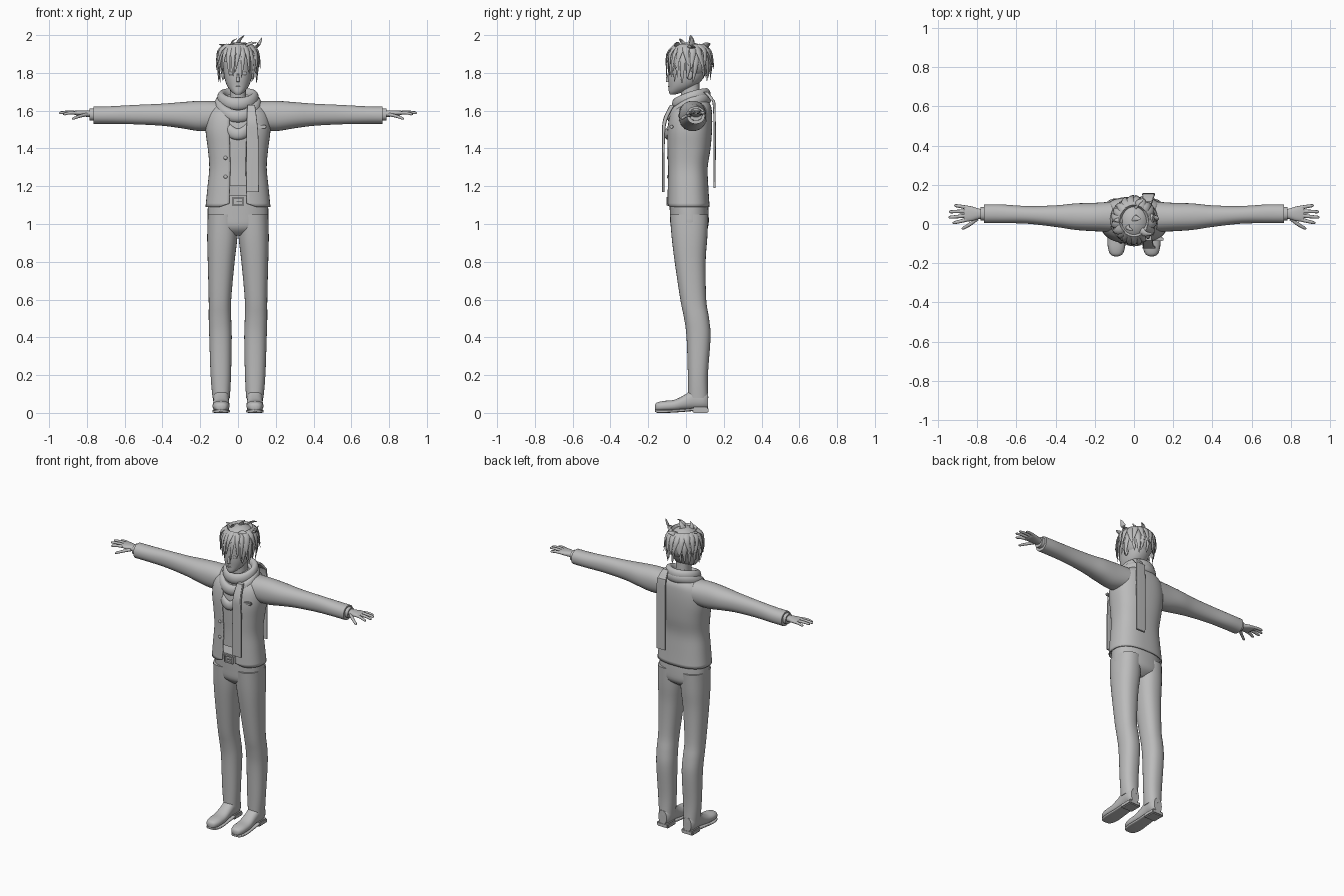
import bpy, bmesh, math, random
from mathutils import Vector

cube = bpy.data.objects.get("Cube")
if cube:
    bpy.data.objects.remove(cube, do_unlink=True)
random.seed(4)

clay = bpy.data.materials.new("plain_grey")
clay.use_nodes = True
clay.diffuse_color = (0.5, 0.5, 0.5, 1)
clay.node_tree.nodes["Principled BSDF"].inputs["Base Color"].default_value = (0.5, 0.5, 0.5, 1)
parts = []


def finish(name, bm, mirror=False):
    """Turn a bmesh into a named object."""
    bmesh.ops.recalc_face_normals(bm, faces=bm.faces)
    mesh = bpy.data.meshes.new(name)
    bm.to_mesh(mesh)
    bm.free()
    mesh.materials.append(clay)
    obj = bpy.data.objects.new(name, mesh)
    bpy.context.collection.objects.link(obj)
    if mirror:
        obj.modifiers.new("mirror", "MIRROR").use_mirror_merge = False
    parts.append(obj)
    return obj


def spline(rows, steps):
    """Smoothly interpolate rows of numbers, passing through each row."""
    out = []
    for i in range(len(rows) - 1):
        a, b, c, d = (rows[max(i - 1, 0)], rows[i], rows[i + 1], rows[min(i + 2, len(rows) - 1)])
        for s in range(steps):
            t = s / steps
            out.append([q + t / 2 * (r - p + t * (2 * p - 5 * q + 4 * r - w + t * (3 * (q - r) + w - p)))
                        for p, q, r, w in zip(a, b, c, d)])
    return out + [list(rows[-1])]


def skin(bm, rings, power=2.0, sides=24, closed=False):
    """Bridge superellipse rings given as (centre, u, v)."""
    loops = []
    for c, u, v in rings:
        loop = []
        for k in range(sides):
            a = math.tau * k / sides
            x, y = math.cos(a), math.sin(a)
            x = math.copysign(abs(x) ** (2 / power), x)
            y = math.copysign(abs(y) ** (2 / power), y)
            loop.append(bm.verts.new(c + u * x + v * y))
        loops.append(loop)
    pairs = list(zip(loops, loops[1:])) + ([(loops[-1], loops[0])] if closed else [])
    for a, b in pairs:
        for k in range(sides):
            j = (k + 1) % sides
            bm.faces.new((a[k], a[j], b[j], b[k]))
    if not closed:
        bm.faces.new(loops[0])
        bm.faces.new(loops[-1])


def body(name, axis, rows, power=2.3, sides=32, steps=4, mirror=False, edit=None):
    """Loft along an axis; each row is position, then min and max on the other two axes."""
    i = "xyz".index(axis)
    j, k = [n for n in range(3) if n != i]
    rings = []
    for t, a0, a1, b0, b1 in spline(rows, steps):
        c, u, v = Vector(), Vector(), Vector()
        c[i], c[j], c[k] = t, (a0 + a1) / 2, (b0 + b1) / 2
        u[j], v[k] = (a1 - a0) / 2, (b1 - b0) / 2
        rings.append((c, u, v))
    bm = bmesh.new()
    skin(bm, rings, power, sides)
    if edit:
        edit(bm)
    return finish(name, bm, mirror)


def tube(bm, path, width, depth, ref, taper=None, sides=12, closed=False):
    """Sweep an ellipse along a path; ref sets the depth direction."""
    rings, n = [], len(path)
    for i, p in enumerate(path):
        ahead = path[(i + 1) % n] if closed else path[min(i + 1, n - 1)]
        t = (ahead - (path[i - 1] if closed else path[max(i - 1, 0)])).normalized()
        u = t.cross(ref).normalized()
        f = taper(i / (n - 1)) if taper else 1
        rings.append((p, u * width * f, u.cross(t) * depth * f))
    skin(bm, rings, 2, sides, closed)


def strand(bm, root, mid, tip, width):
    """A flat pointed lock of hair."""
    path = [Vector(p) for p in spline([root, mid, tip], 4)]
    out = Vector(mid) - Vector((0, 0.015, 1.84))
    tube(bm, path, width, width * 0.4, out, lambda t: max(0.03, (1 - t) ** 0.7), 8)


def box(name, centre, size, bevel=0.004, mirror=False):
    bm = bmesh.new()
    bmesh.ops.create_cube(bm, size=1)
    bmesh.ops.scale(bm, vec=size, verts=bm.verts)
    bmesh.ops.translate(bm, vec=centre, verts=bm.verts)
    bmesh.ops.bevel(bm, geom=bm.edges[:], offset=bevel, segments=2, affect="EDGES")
    return finish(name, bm, mirror)


def ball(name, centre, size, mirror=False, edit=None):
    bm = bmesh.new()
    bmesh.ops.create_uvsphere(bm, u_segments=32, v_segments=20, radius=1)
    bmesh.ops.scale(bm, vec=size, verts=bm.verts)
    bmesh.ops.translate(bm, vec=centre, verts=bm.verts)
    if edit:
        edit(bm)
    return finish(name, bm, mirror)


# Trousers
body("trouser_legs", "z", [
    (.08, .043, .135, .012, .118), (.2, .037, .145, .01, .116), (.4, .033, .152, .003, .13),
    (.5, .036, .155, -.01, .122), (.6, .036, .155, -.03, .107), (.8, .018, .16, -.06, .104),
    (.93, .003, .163, -.076, .113), (1.05, 0, .16, -.085, .118)], mirror=True)
body("trouser_seat", "z", [
    (.94, -.05, .05, -.04, .07), (.98, -.15, .15, -.078, .115),
    (1.05, -.161, .161, -.085, .12), (1.15, -.155, .155, -.088, .113)])

# Shoes
body("shoe_uppers", "y", [
    (-.165, .08, .1, .018, .04), (-.155, .06, .12, .01, .054), (-.12, .046, .133, .008, .063),
    (-.06, .045, .134, .01, .07), (0, .048, .13, .016, .1), (.04, .048, .13, .018, .13),
    (.09, .047, .131, .018, .13), (.117, .06, .118, .02, .11)], mirror=True)
body("shoe_soles", "y", [
    (-.163, .077, .103, .006, .016), (-.15, .056, .124, 0, .016), (-.1, .043, .136, 0, .016),
    (-.03, .046, .133, .004, .02), (.04, .048, .13, .01, .026)], power=4, mirror=True)
box("shoe_heels", (.089, .077, .015), (.084, .085, .03), .006, True)

# Jacket: open front edge and curved hem corners
def open_front(bm):
    for v in bm.verts:
        if v.co.z < 1.1 and v.co.y < 0 and abs(v.co.x) < .1:
            v.co.z += .035 * (1 - abs(v.co.x) / .1)
    cut = [f for f in bm.faces if len(f.verts) > 4 and f.calc_center_median().z < 1.2
           or f.calc_center_median().y < 0 and abs(f.calc_center_median().x) < .04]
    bmesh.ops.delete(bm, geom=cut, context="FACES")

torso = [(1.09, .172, -.1, .125), (1.2, .161, -.098, .118), (1.3, .152, -.097, .115),
         (1.4, .16, -.1, .13), (1.5, .172, -.1, .138), (1.58, .163, -.085, .138),
         (1.63, .13, -.05, .13), (1.67, .07, -.01, .1)]
jacket = body("jacket", "z", [(z, -r, r, f, b) for z, r, f, b in torso], 2.5, 64, edit=open_front)
shell = jacket.modifiers.new("cloth", "SOLIDIFY")
shell.thickness, shell.offset = .007, -1
body("shirt", "z", [(z, .012 - r, r - .012, f + .01, b - .012) for z, r, f, b in torso[1:-1]], 2.5)
body("jacket_sleeves", "x", [
    (.1, -.04, .115, 1.5, 1.65), (.2, -.037, .108, 1.492, 1.652), (.3, -.03, .105, 1.507, 1.645),
    (.4, -.015, .095, 1.52, 1.637), (.55, .002, .092, 1.528, 1.63),
    (.68, .004, .1, 1.53, 1.623), (.765, .004, .1, 1.53, 1.622)], 2.2, mirror=True)
body("shirt_cuffs", "x", [(.74, .017, .088, 1.546, 1.613), (.785, .019, .086, 1.548, 1.611)], mirror=True)
box("breast_pocket", (.123, -.077, 1.515), (.055, .02, .018), .004)
for z in (1.25, 1.35):
    ball("jacket_button", (-.066, -.095, z), (.01, .006, .01))

# Belt
body("belt", "z", [(1.1, -.159, .159, -.092, .118), (1.14, -.158, .158, -.092, .117)])
for x in (-.028, .028):
    box("buckle_side", (x, -.096, 1.12), (.008, .012, .046), .002)
for z in (1.1, 1.14):
    box("buckle_bar", (0, -.096, z), (.06, .012, .008), .002)
box("buckle_pin", (.008, -.097, 1.12), (.034, .008, .006), .002)

# Hands
body("palms", "x", [
    (.75, .03, .075, 1.565, 1.603), (.79, .026, .078, 1.566, 1.602),
    (.83, .015, .09, 1.572, 1.602), (.86, .014, .093, 1.576, 1.6), (.868, .02, .088, 1.58, 1.598)], mirror=True)
bm = bmesh.new()
fingers = [((.855, .022, 1.588), (.89, .013, 1.588), (.925, .005, 1.58)),
           ((.855, .043, 1.59), (.9, .038, 1.592), (.947, .034, 1.587)),
           ((.855, .064, 1.59), (.9, .064, 1.593), (.945, .062, 1.59)),
           ((.85, .083, 1.588), (.885, .09, 1.589), (.918, .095, 1.584)),
           ((.8, .028, 1.58), (.84, -.003, 1.57), (.878, -.025, 1.556))]
for joints in fingers:
    tube(bm, [Vector(p) for p in spline(joints, 4)], .0105, .0095, Vector((0, 0, 1)),
         lambda t: 1 - .3 * t if t < .95 else .35, 10)
finish("fingers", bm, True)

# Neck, head and face
body("neck", "z", [(1.58, -.06, .06, -.03, .09), (1.65, -.045, .045, -.025, .075),
                   (1.75, -.042, .042, -.03, .07)])
body("head", "z", [
    (1.685, -.014, .014, -.085, -.06), (1.7, -.034, .034, -.091, -.01), (1.73, -.057, .057, -.092, .05),
    (1.77, -.071, .071, -.095, .09), (1.82, -.078, .078, -.094, .115), (1.87, -.078, .078, -.09, .118),
    (1.92, -.06, .06, -.06, .1), (1.945, -.02, .02, -.02, .05)], 2.2)
ball("ears", (.078, .02, 1.79), (.01, .016, .026), True)
ball("eyes", (.033, -.0865, 1.797), (.016, .004, .009), True)
body("nose", "z", [(1.752, -.008, .008, -.102, -.085), (1.758, -.009, .009, -.107, -.085),
                   (1.8, -.004, .004, -.096, -.085)])
ball("mouth", (0, -.0925, 1.727), (.016, .003, .003))

# Hair: cap, layered locks, fringe and tufts
def open_face(bm):
    cut = [v for v in bm.verts if v.co.z < 1.765 or v.co.y < -.02 and v.co.z < 1.86]
    bmesh.ops.delete(bm, geom=cut, context="VERTS")

ball("hair_cap", (0, .018, 1.86), (.098, .113, .102), edit=open_face)
bm = bmesh.new()

def lock(deg, top, low, spread, width):
    a = math.radians(deg)
    ring = lambda r, z, da=0: (math.sin(a + da) * r * .9, .016 - math.cos(a + da) * r, z)
    strand(bm, ring(.075, top), ring(.116, (top + low) / 2 + .025), ring(spread, low, random.uniform(-.2, .2)), width)

for deg in range(55, 306, 18):
    lock(deg, 1.925, 1.755 + random.uniform(-.012, .02), .112, .026)
    lock(deg + 9, 1.945, 1.82 + random.uniform(-.02, .02), .132, .027)
for deg in range(-60, 61, 15):
    lock(deg, 1.945, 1.785 + random.uniform(-.015, .02), .122, .019)
tufts = [((.05, .02, 1.92), (.1, .03, 1.94), (.128, .03, 1.988), .034),
         ((0, .03, 1.93), (.005, .03, 1.968), (.034, .025, 2), .028),
         ((-.03, 0, 1.93), (-.03, -.02, 1.965), (-.005, -.035, 1.982), .018),
         ((-.05, .02, 1.92), (-.075, .02, 1.945), (-.102, .02, 1.95), .024),
         ((.03, -.03, 1.93), (.06, -.05, 1.955), (.1, -.05, 1.96), .024),
         ((0, .08, 1.92), (.02, .11, 1.95), (.05, .128, 1.955), .026)]
for root, mid, tip, width in tufts:
    strand(bm, root, mid, tip, width)
finish("hair_locks", bm)

# Scarf: tilted wraps (half width, front y, back y, front z, back z, section width, section height)
wraps = [(.088, -.052, .108, 1.635, 1.685, .022, .034),
         (.1, -.078, .11, 1.57, 1.665, .024, .034),
         (.088, -.096, .09, 1.475, 1.66, .018, .03)]
for half, y0, y1, z0, z1, width, height in wraps:
    path = []
    for i in range(48):
        c, s = math.cos(math.tau * i / 48), math.sin(math.tau * i / 48)
        drop = ((1 - s) / 2) ** 1.5
        path.append(Vector((half * c, (y0 + y1) / 2 + (y1 - y0) / 2 * s, z1 + (z0 - z1) * drop)))
    bm = bmesh.new()
    tube(bm, path, width, height, Vector((0, 0, 1)), closed=True, sides=16)
    finish("scarf_wrap", bm)
body("scarf_front_tail", "z", [(1.17, .043, .11, -.126, -.114), (1.45, .045, .108, -.126, -.112),
                               (1.55, .046, .1, -.122, -.1), (1.63, .05, .09, -.085, -.06)], 6)
body("scarf_back_tail", "z", [(1.19, .042, .108, .145, .157), (1.6, .042, .106, .144, .157),
                              (1.66, .045, .1, .125, .146), (1.7, .05, .09, .09, .115)], 6)

# Smooth shading with sharp edges kept
bpy.ops.object.select_all(action="DESELECT")
for obj in parts:
    obj.select_set(True)
bpy.context.view_layer.objects.active = parts[0]
bpy.ops.object.shade_smooth_by_angle(angle=math.radians(40))
